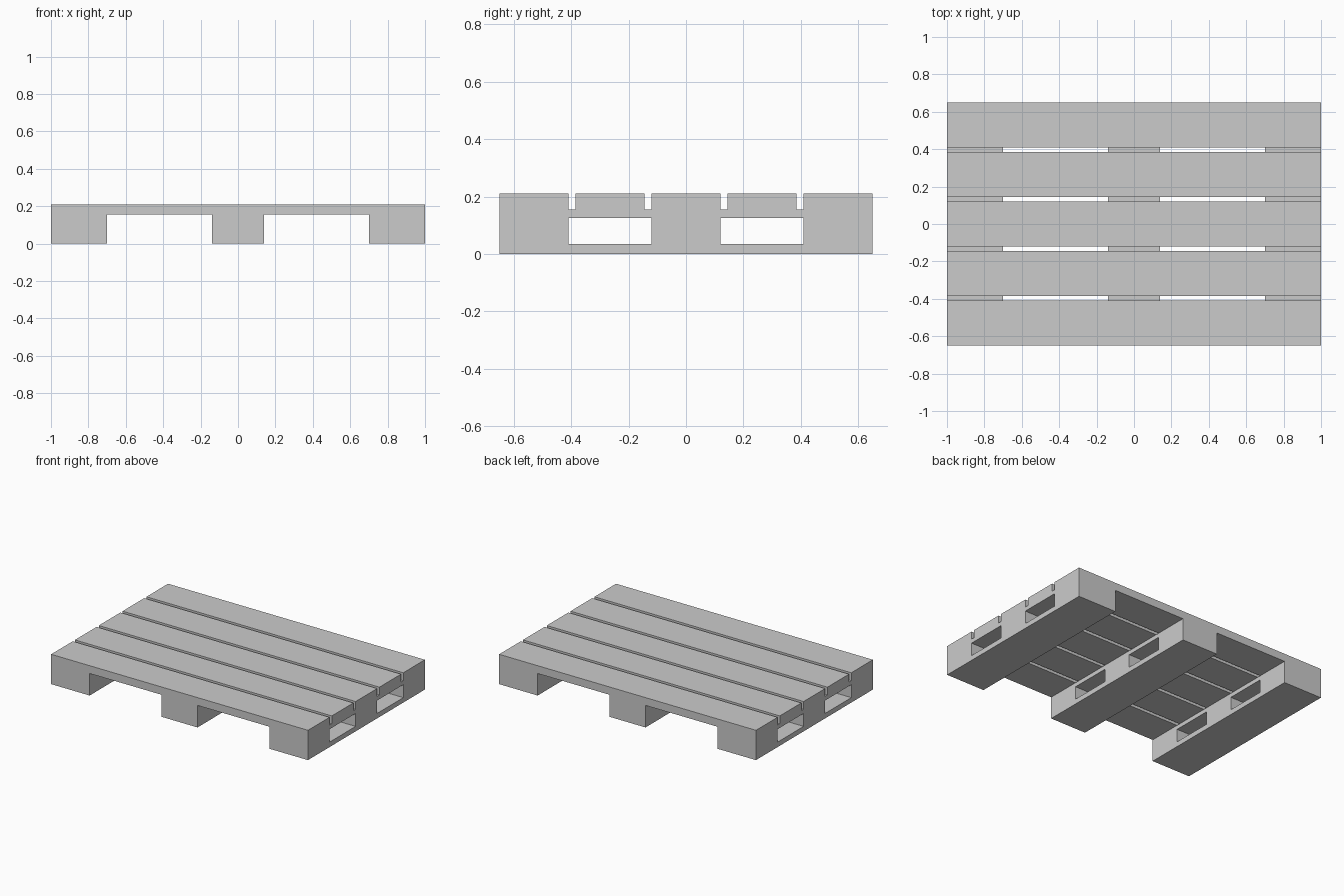
import bpy
import bmesh
import math
from itertools import product

if "Cube" in bpy.data.objects:
    bpy.data.objects.remove(bpy.data.objects["Cube"])

SLAT, GAP = 0.24, 0.025
LENGTH, WIDTH = 1.0, 0.65            # half sizes in x and y
Z_BASE, Z_BLOCK, Z_STRINGER, Z_TOP = 0.035, 0.126, 0.155, 0.21

slats = [(i * (SLAT + GAP) - SLAT / 2, i * (SLAT + GAP) + SLAT / 2) for i in range(-2, 3)]
runners = [(-LENGTH, -0.70), (-0.14, 0.14), (0.70, LENGTH)]

# Boards and blocks as (x range, y range, z range)
boxes = [((-LENGTH, LENGTH), y, (Z_STRINGER, Z_TOP)) for y in slats]      # deck slats
for x in runners:
    boxes.append((x, (-WIDTH, WIDTH), (0, Z_BASE)))                       # bottom board
    boxes.append((x, (-WIDTH, WIDTH), (Z_BLOCK, Z_STRINGER)))             # stringer board
    boxes += [(x, y, (Z_BASE, Z_BLOCK)) for y in slats[::2]]              # spacer blocks


def fuse_boxes(name, boxes):
    """Join touching boxes into one closed skin without inner faces."""
    cuts = [sorted({round(v, 4) for b in boxes for v in b[a]}) for a in range(3)]

    def solid(cell):
        if any(i < 0 or i >= len(c) - 1 for i, c in zip(cell, cuts)):
            return False
        mid = [(c[i] + c[i + 1]) / 2 for i, c in zip(cell, cuts)]
        return any(all(r[0] < m < r[1] for m, r in zip(mid, b)) for b in boxes)

    bm = bmesh.new()
    verts = {}

    def vert(key):
        if key not in verts:
            verts[key] = bm.verts.new([c[i] for i, c in zip(key, cuts)])
        return verts[key]

    for cell in product(*(range(len(c) - 1) for c in cuts)):
        if not solid(cell):
            continue
        for axis, side in product(range(3), (0, 1)):
            near = list(cell)
            near[axis] += 2 * side - 1
            if solid(near):
                continue
            u, v = (axis + 1) % 3, (axis + 2) % 3
            corners = []
            for du, dv in ((0, 0), (1, 0), (1, 1), (0, 1)):
                key = list(cell)
                key[axis] += side
                key[u] += du
                key[v] += dv
                corners.append(vert(tuple(key)))
            bm.faces.new(corners if side else corners[::-1])

    # Merge coplanar patches into large flat faces
    bmesh.ops.dissolve_limit(bm, angle_limit=math.radians(1), verts=bm.verts[:], edges=bm.edges[:])
    mesh = bpy.data.meshes.new(name)
    bm.to_mesh(mesh)
    bm.free()
    obj = bpy.data.objects.new(name, mesh)
    bpy.context.collection.objects.link(obj)
    return obj


fuse_boxes("pallet", boxes)
